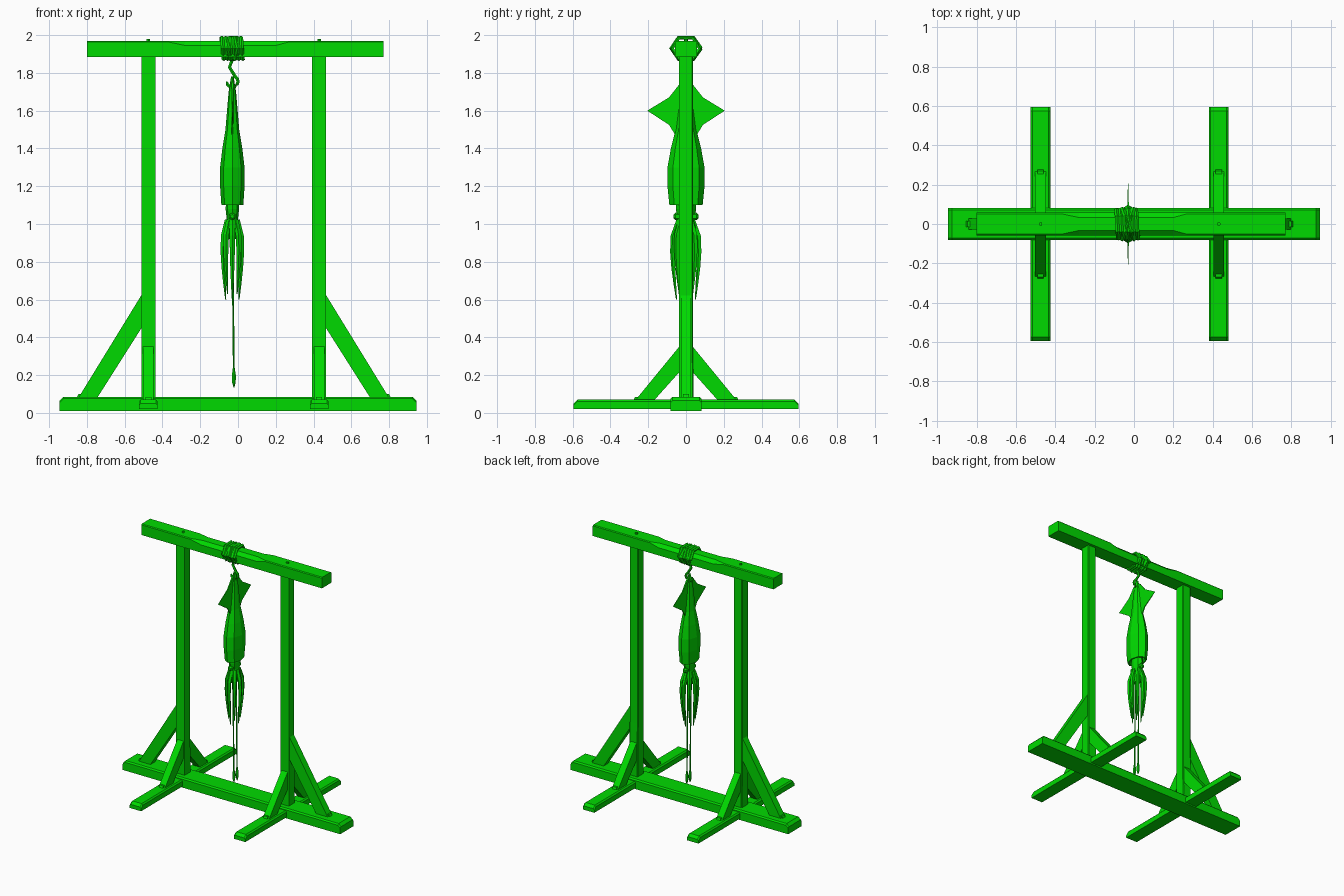
import bpy
import bmesh
from math import sin, cos, pi
from mathutils import Vector

if "Cube" in bpy.data.objects:
    bpy.data.objects.remove(bpy.data.objects["Cube"])

green_colour = (0, .7, 0, 1)
green = bpy.data.materials.new("bright_green")
green.use_nodes = True
green.diffuse_color = green_colour
shader = green.node_tree.nodes["Principled BSDF"]
shader.inputs["Base Color"].default_value = green_colour


def loft(name, rings):
    """Join equal-length rings of points into a closed flat-shaded solid."""
    bm = bmesh.new()
    loops = [[bm.verts.new(point) for point in ring] for ring in rings]
    for lower, upper in zip(loops, loops[1:]):
        for i in range(len(lower)):
            bm.faces.new((lower[i - 1], lower[i], upper[i], upper[i - 1]))
    bm.faces.new(loops[0])
    bm.faces.new(loops[-1])
    bmesh.ops.recalc_face_normals(bm, faces=bm.faces)
    mesh = bpy.data.meshes.new(name)
    bm.to_mesh(mesh)
    bm.free()
    mesh.materials.append(green)
    part = bpy.data.objects.new(name, mesh)
    bpy.context.collection.objects.link(part)


def timber(name, stations, half_width, low, place):
    """Beam with worn upper edges; each station is (along, top, wear)."""
    rings = []
    for along, top, wear in stations:
        right_half = [(half_width, low), (half_width, top - wear), (half_width - wear, top)]
        left_half = [(-across, up) for across, up in reversed(right_half)]
        rings.append([place(along, across, up) for across, up in right_half + left_half])
    loft(name, rings)


def sloped_ends(half_length, top, slope):
    """Stations for a beam whose upper ends are cut at a slant."""
    inner = half_length - slope
    return [(-half_length, top - slope, slope / 2), (-inner, top, slope / 2),
            (inner, top, slope / 2), (half_length, top - slope, slope / 2)]


def plate(name, outline, half_thickness, place):
    """Flat outline given thickness on both sides."""
    loft(name, [[place(out, up, side * half_thickness) for out, up in outline]
                for side in (-1, 1)])


def brace(name, start, reach, rise, width, foot, place):
    """Diagonal strut from a post to a beam, with a tenon showing at its foot."""
    outline = [(start, rise), (reach, foot), (reach - width, foot),
               (start, rise - width * rise / reach)]
    plate(name, outline, .027, place)
    tenon = [(reach - width / 2, foot), (reach - width / 2, foot + .02),
             (reach, foot + .02), (reach + .01, foot)]
    plate(name + "_tenon", tenon, .016, place)


def circle(count, turns=1):
    """Unit circle points, repeated for coils."""
    angles = [step * 2 * pi / count for step in range(count * turns)]
    return [(cos(angle), sin(angle)) for angle in angles]


def tube(name, path, radii, sides=5):
    """Tapered tube along a path, one radius per point."""
    points = [Vector(point) for point in path]
    rings = []
    for i, (point, radius) in enumerate(zip(points, radii)):
        ahead = points[min(i + 1, len(points) - 1)]
        along = (ahead - points[max(i - 1, 0)]).normalized()
        guide = Vector((1, 0, 0)) if abs(along.x) < abs(along.z) + abs(along.y) else Vector((0, 0, 1))
        across = along.cross(guide).normalized()
        over = along.cross(across)
        rings.append([point + radius * (across * c + over * s) for c, s in circle(sides)])
    loft(name, rings)


def along_x(along, across, up):
    return along, across, up


# Base beam, and top beam with a worn waist
timber("base_beam", sloped_ends(.945, .085, .02), .082, .01, along_x)
top_stations = [(along, 1.97, .025 if -.3 < along < .25 else .006)
                for along in (-.8, -.37, -.28, .2, .27, .77)]
timber("top_beam", top_stations, .058, 1.885, along_x)

# Feet, post, braces and peg on each side
for side, sign, post_x in (("right", -1, -.475), ("left", 1, .43)):

    def along_y(along, across, up):
        return post_x + across, along, up

    def along_z(along, across, depth):
        return post_x + across, depth, along

    def outward(out, up, across):
        return post_x + sign * out, across, up

    timber(side + "_foot", sloped_ends(.595, .07, .02), .05, .02, along_y)
    post_stations = [(.05, .04, .005), (.5, .036, .005), (1.9, .036, .005)]
    timber(side + "_post", post_stations, .037, -.036, along_z)
    brace(side + "_outer_brace", .02, .37, .65, .1, .08, outward)
    for facing, toward in (("front", -1), ("back", 1)):

        def lengthwise(out, up, across):
            return post_x + across, toward * out, up

        brace(f"{side}_{facing}_brace", .02, .27, .37, .1, .065, lengthwise)
    tube(side + "_peg", [(post_x, 0, 1.95), (post_x, 0, 1.98)], (.01, .01), 6)

# Rope wound around the top beam, with two slanted turns across it
hang_x = -.03
rope_radius = .011
rope_height = 1.93
coil = circle(6, 6)
coil_path = [(hang_x + .12 * (i / len(coil) - .5), .073 * c, rope_height + .065 * s)
             for i, (c, s) in enumerate(coil)]
tube("rope_coil", coil_path, [rope_radius] * len(coil))
for name, slant in (("first_cross_turn", -.03), ("second_cross_turn", .03)):
    turn = circle(6)
    turn_path = [(hang_x + slant * c, .078 * c, rope_height + .065 * s)
                 for c, s in turn + turn[:1]]
    tube(name, turn_path, [rope_radius] * len(turn_path))

# Hook: a shank swept into an open round bowl
bowl = [(hang_x + .03 * cos(angle), 0, 1.755 + .03 * sin(angle))
        for angle in [pi / 3 - step * pi / 6 for step in range(9)]]
shank = [(hang_x, 0, 1.87), (hang_x - .015, 0, 1.83)]
hook_path = shank + bowl
tube("hook", hook_path, [.01] * (len(hook_path) - 1) + [.003], 6)


def oval_body(name, profile):
    """Eight-sided body from (height, depth radius), narrower across than deep."""
    loft(name, [[(hang_x + .66 * depth * c, depth * s, height) for c, s in circle(8)]
                for height, depth in profile])


# Squid: mantle with a hollow lower rim, then the head
oval_body("squid_mantle", [(1.78, .01), (1.7, .03), (1.5, .055), (1.4, .08), (1.3, .098),
                           (1.2, .098), (1.1, .088), (1.1, .074), (1.15, .06)])
oval_body("squid_head", [(1.17, .045), (1.08, .054), (1.03, .046), (.98, .06), (.92, .035)])

# Fins thinning toward their tips, and an eye, on each face
fin_outline = [(0, 1.76), (.035, 1.74), (.09, 1.67), (.205, 1.6), (.09, 1.525), (.05, 1.46), (0, 1.46)]
for facing, toward in (("front", -1), ("back", 1)):

    def fin_place(out, up, across):
        return hang_x + across * (1 - 4 * out), toward * out, up

    plate(facing + "_fin", fin_outline, .006, fin_place)
    tube(facing + "_eye", [(hang_x, toward * depth, 1.04) for depth in (.03, .055, .065)],
         (.02, .02, .01), 6)

# Eight arms that swell, then taper to points
fractions = [step / 5 for step in range(6)]
for index, (c, s) in enumerate(circle(8)):
    length = .42 - .03 * (index % 2)
    arm_path = []
    for fraction in fractions:
        spread = .035 + .03 * sin(pi * fraction ** .6) + .015 * fraction
        arm_path.append((hang_x + .7 * spread * c, spread * s, 1.02 - length * fraction))
    tube(f"arm_{index + 1}", arm_path, [.016 - .013 * fraction ** 2 for fraction in fractions])

# Two long feeding tentacles ending in clubs
for facing, toward in (("front", -1), ("back", 1)):
    tentacle_path = [(hang_x + .01 * (1 - height), toward * .02, height)
                     for height in (1, .6, .24, .2, .16, .135)]
    tube(facing + "_tentacle", tentacle_path, (.007, .005, .005, .011, .01, .002))
